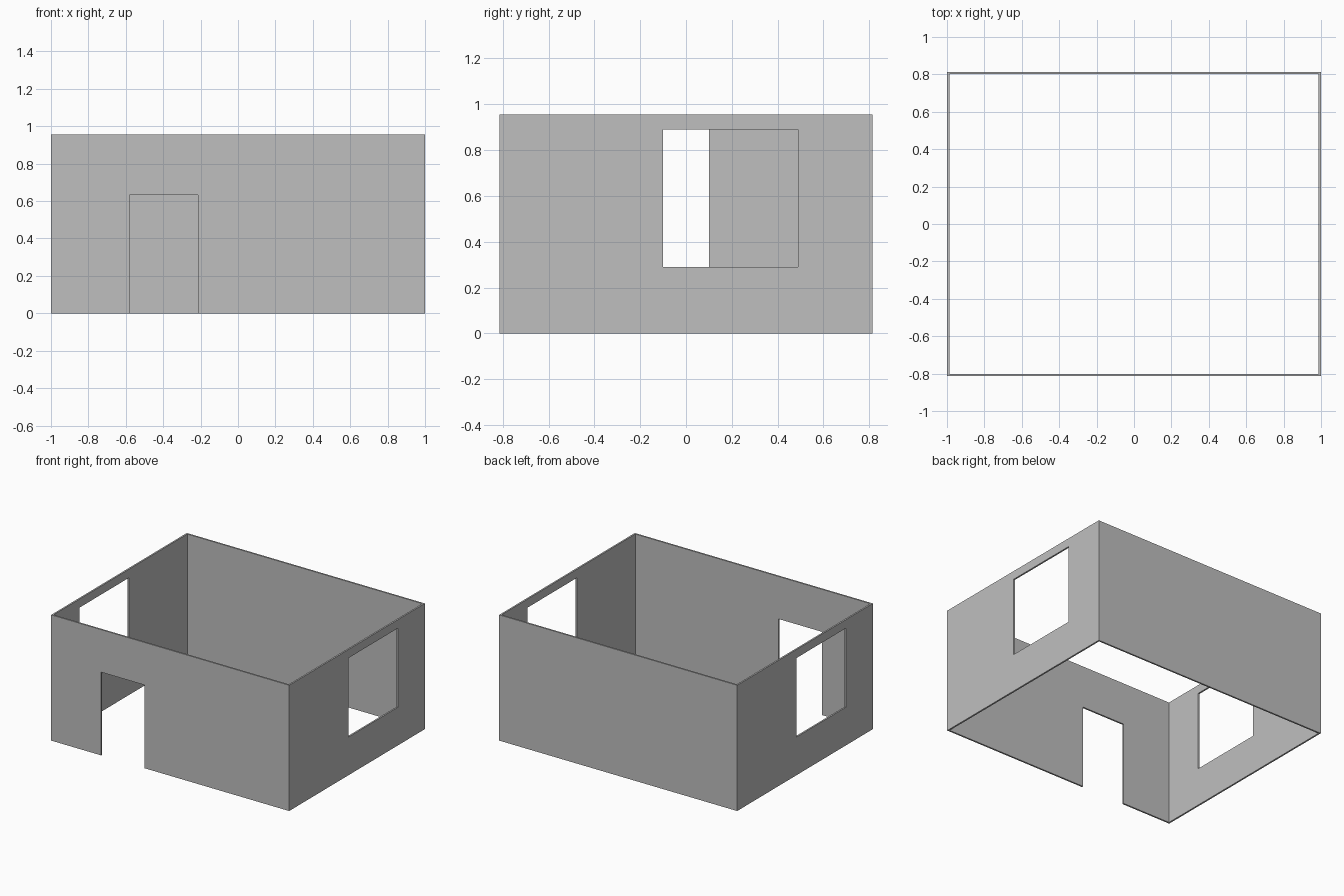
import bpy
import bmesh
from mathutils import Vector

if "Cube" in bpy.data.objects:
    bpy.data.objects.remove(bpy.data.objects["Cube"])

HALF_X, HALF_Y, HEIGHT, THICK = 1.0, 0.814, 0.955, 0.0125
SILL, LINTEL = 0.29, 0.89

plaster = bpy.data.materials.new("light_grey_plaster")
plaster.use_nodes = True
grey = (0.52, 0.52, 0.52, 1)
plaster.diffuse_color = grey
plaster.node_tree.nodes["Principled BSDF"].inputs["Base Color"].default_value = grey


def wall(name, origin, along, inward, start, end, opening=None):
    """Upright panel with its outer face at origin; opening = (u0, u1, z0, z1)."""
    us, zs = {start, end}, {0, HEIGHT}
    if opening:
        us.update(opening[:2])
        zs.update(opening[2:])
    us, zs = sorted(us), sorted(zs)
    origin, along, inward = Vector(origin), Vector(along), Vector(inward)
    bm = bmesh.new()
    grid = [[bm.verts.new(origin + along * u + Vector((0, 0, z))) for z in zs] for u in us]
    for i in range(len(us) - 1):
        for j in range(len(zs) - 1):
            if opening and (us[i], zs[j]) == (opening[0], opening[2]):
                continue
            bm.faces.new((grid[i][j], grid[i + 1][j], grid[i + 1][j + 1], grid[i][j + 1]))
    # Give the panel its thickness
    out = bmesh.ops.extrude_face_region(bm, geom=bm.faces[:], use_keep_orig=True)
    moved = [g for g in out["geom"] if isinstance(g, bmesh.types.BMVert)]
    bmesh.ops.translate(bm, verts=moved, vec=inward * THICK)
    bmesh.ops.recalc_face_normals(bm, faces=bm.faces[:])
    mesh = bpy.data.meshes.new(name)
    bm.to_mesh(mesh)
    bm.free()
    mesh.materials.append(plaster)
    obj = bpy.data.objects.new(name, mesh)
    bpy.context.collection.objects.link(obj)


# Front wall with the doorway, plain back wall
wall("front_wall", (0, -HALF_Y, 0), (1, 0, 0), (0, 1, 0), -HALF_X, HALF_X,
     (-0.58, -0.215, 0, 0.632))
wall("back_wall", (0, HALF_Y, 0), (1, 0, 0), (0, -1, 0), -HALF_X, HALF_X)

# Side walls fit between them, each with one window set off centre
inner = HALF_Y - THICK
for name, side in (("left_wall", 1), ("right_wall", -1)):
    window = sorted((-0.1 * side, 0.49 * side))
    wall(name, (side * HALF_X, 0, 0), (0, 1, 0), (-side, 0, 0), -inner, inner,
         (*window, SILL, LINTEL))
